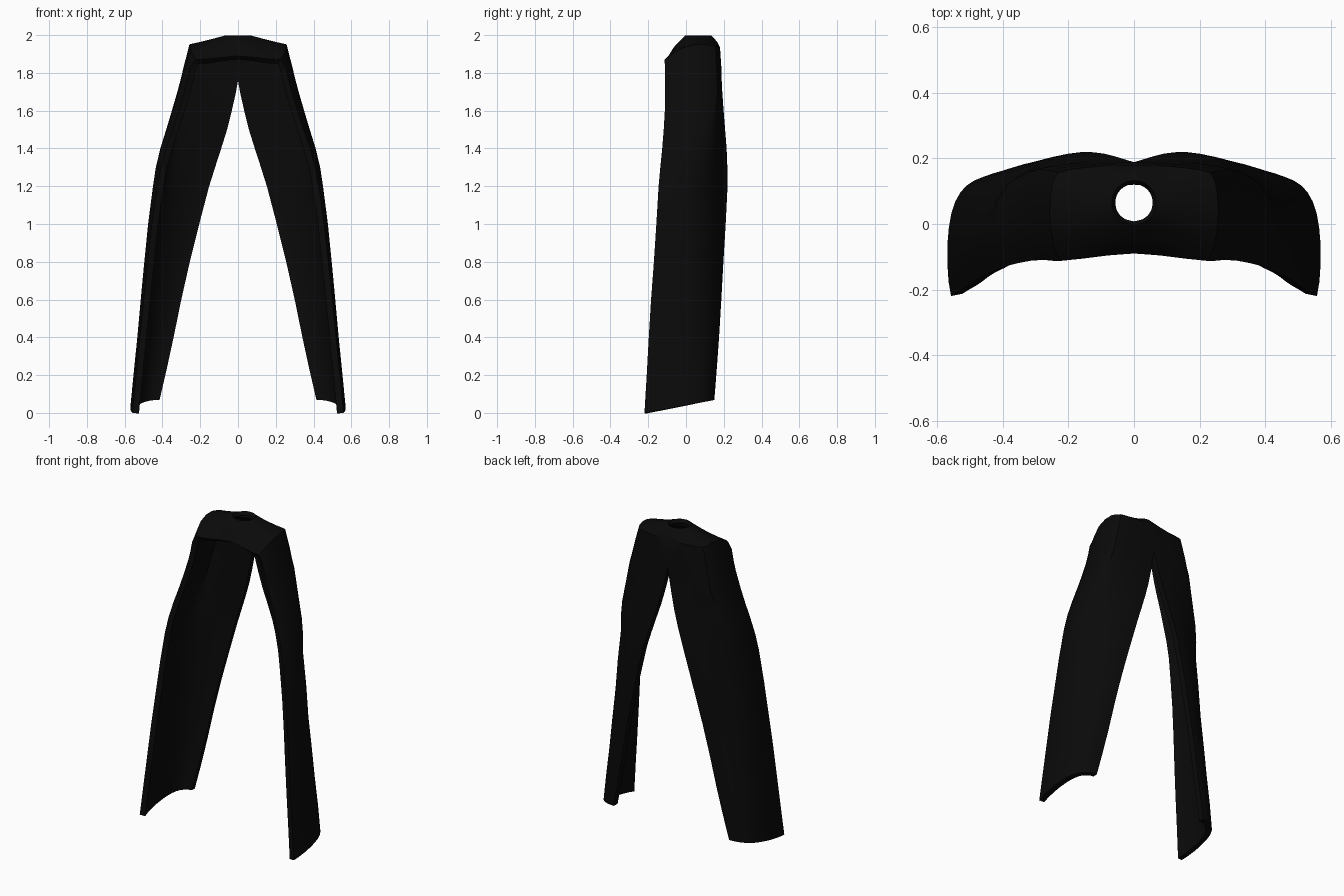
import bpy, bmesh, math

if "Cube" in bpy.data.objects:
    bpy.data.objects.remove(bpy.data.objects["Cube"])

# Leg stations: z, inner x, outer x, front y, back y
STATIONS = [
    (0.00, .418, .570, -.220, .150), (0.20, .380, .552, -.208, .163),
    (0.40, .345, .533, -.197, .175), (0.60, .305, .515, -.185, .187),
    (0.80, .260, .496, -.170, .198), (1.00, .210, .476, -.157, .210),
    (1.20, .157, .450, -.145, .220), (1.30, .125, .435, -.136, .219),
    (1.40, .092, .411, -.126, .215), (1.50, .060, .380, -.118, .207),
    (1.60, .034, .350, -.112, .199), (1.70, .011, .321, -.110, .192),
    (1.76, .000, .305, -.110, .189), (1.83, .000, .288, -.112, .187),
]
# Wrapped sections, inner back to outer front (fractions of width and depth)
LOW = [(0, 1), (.15, .995), (.3, .98), (.45, .955), (.6, .915), (.73, .86),
       (.84, .78), (.92, .68), (.97, .56), (1, .42), (1, .28), (.975, .12), (.925, 0)]
MID = [(0, 1), (.15, .985), (.3, .95), (.45, .9), (.6, .83), (.73, .755),
       (.84, .665), (.92, .565), (.97, .46), (1, .36), (1, .25), (.975, .12), (.925, 0)]
TOP = [(0, 1), (.15, 1), (.3, .995), (.45, .985), (.62, .97), (.78, .95),
       (.9, .92), (.96, .83), (.985, .7), (1, .52), (.98, .3), (.94, .13), (.88, 0)]
HOLE_Y, HOLE_R = .065, .068


def section(z):
    """Blend the sections up the leg."""
    if z < 1.2:
        p, q, b = LOW, MID, min(1, max(0, (z - .1) / .7))
    else:
        p, q, b = MID, TOP, min(1, (z - 1.2) / .5)
    return [(a[0] + (c[0] - a[0]) * b, a[1] + (c[1] - a[1]) * b) for a, c in zip(p, q)]


def crease_z(v):
    """Height of the cap's edge from front (0) to back (1)."""
    pts = [(0, 1.87), (.2, 1.915), (.4, 1.945), (.7, 1.952), (.9, 1.94), (1, 1.935)]
    for (a, za), (b, zb) in zip(pts, pts[1:]):
        if v <= b:
            return za + (zb - za) * (v - a) / (b - a)
    return pts[-1][1]


def bridge(bm, low, high):
    for i in range(min(len(low), len(high)) - 1):
        bm.faces.new((low[i], high[i], high[i + 1], low[i + 1]))


bm = bmesh.new()

# Leg shell, bottom edge slanting up to the back
rows = []
for z, xi, xo, yf, yb in STATIONS:
    lift = .068 * max(0, 1 - z / .4)
    rows.append([bm.verts.new((xi + (xo - xi) * u, yf + (yb - yf) * v, z + lift * v))
                 for u, v in section(z)])
# Cap edge
rows.append([bm.verts.new((.258 * u, -.113 + .293 * v, crease_z(v))) for u, v in TOP])
for a, b in zip(rows, rows[1:]):
    bridge(bm, a, b)

# Roof: rings closing from the cap edge to the hole
outline = rows[-1] + [bm.verts.new(p) for p in
                      [(.16, -.106, 1.874), (.08, -.096, 1.883), (0, -.09, 1.89)]]
ring = outline
for t in (.25, .5, .75, 1):
    new = []
    for v in outline:
        a = math.atan2(v.co.x, v.co.y - HOLE_Y)
        hx, hy = HOLE_R * math.sin(a), HOLE_Y + HOLE_R * math.cos(a)
        if v.co.x < 1e-6:
            hx = 0
        rise = t ** (.7 + .4 * v.co.x / .258)
        new.append(bm.verts.new((v.co.x + (hx - v.co.x) * t, v.co.y + (hy - v.co.y) * t,
                                 v.co.z + (1.998 - v.co.z) * rise)))
    bridge(bm, ring, new)
    ring = new
# Hole bevel
lip = [bm.verts.new((v.co.x * .84, HOLE_Y + (v.co.y - HOLE_Y) * .84, 1.975)) for v in ring]
bridge(bm, ring, lip)

mesh = bpy.data.meshes.new("split_shell")
bm.to_mesh(mesh)
bm.free()
shell = bpy.data.objects.new("split_shell", mesh)
bpy.context.collection.objects.link(shell)

# Mirror to both legs, then thicken inwards
shell.modifiers.new("mirror", 'MIRROR').merge_threshold = .001
thick = shell.modifiers.new("thickness", 'SOLIDIFY')
thick.thickness = .035
thick.offset = -1

mat = bpy.data.materials.new("black")
mat.diffuse_color = (.003, .003, .003, 1)
mat.use_nodes = True
mat.node_tree.nodes["Principled BSDF"].inputs["Base Color"].default_value = mat.diffuse_color
mesh.materials.append(mat)

bpy.context.view_layer.objects.active = shell
shell.select_set(True)
bpy.ops.object.convert(target='MESH')
bpy.ops.object.shade_smooth_by_angle(angle=math.radians(28))
